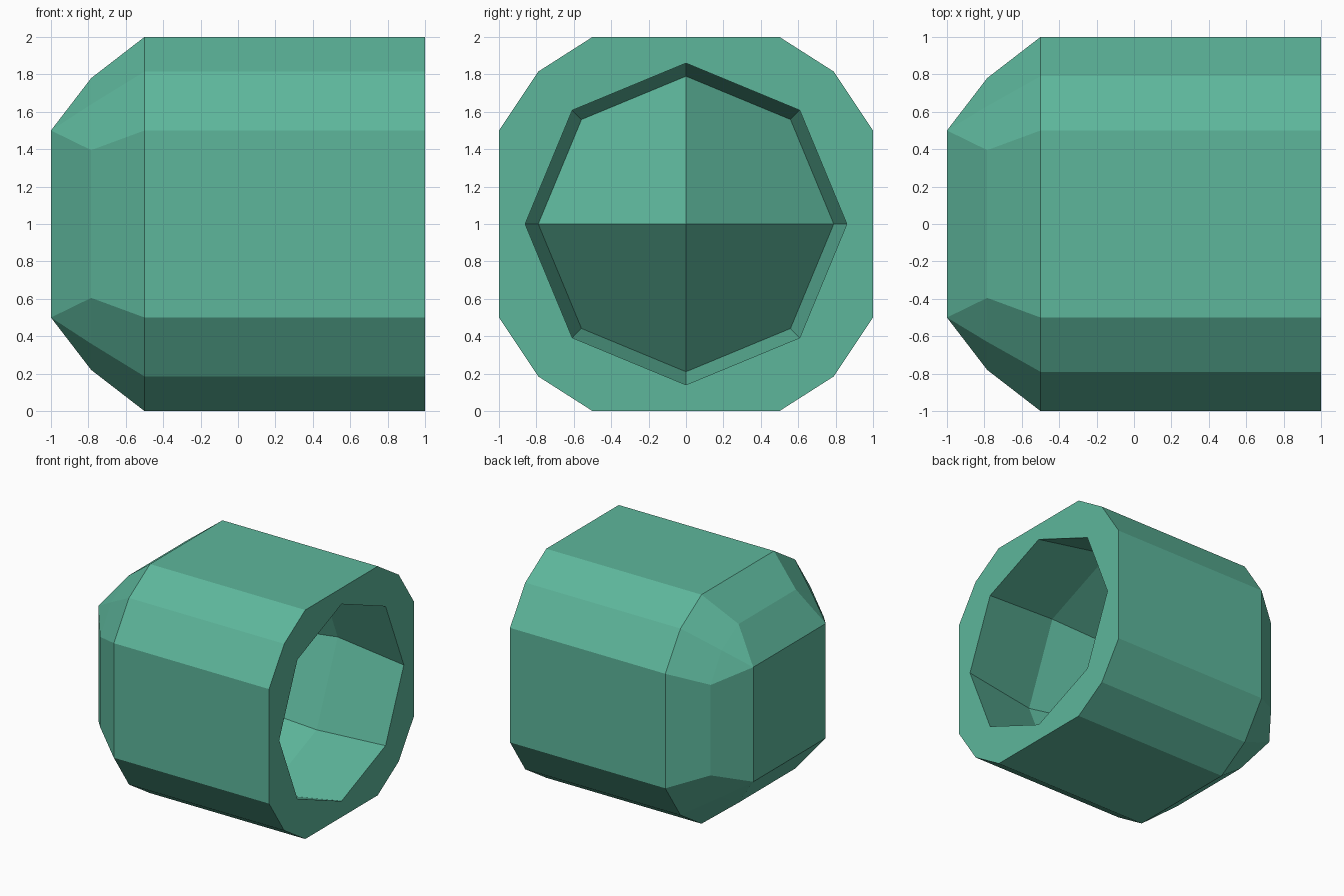
import bpy, bmesh, math

if "Cube" in bpy.data.objects:
    bpy.data.objects.remove(bpy.data.objects["Cube"])

bm = bmesh.new()


def mirrored(q):
    # Complete a quarter outline (y, z) across both axes
    r = q[::-1]
    return (q + [(-y, z) for y, z in r] + [(-y, -z) for y, z in q]
            + [(y, -z) for y, z in r])


def outer_ring(x, quarter):
    return [bm.verts.new((x, y, z + 1)) for y, z in mirrored(quarter)]


def hole_ring(radius, x_axis, x_diagonal):
    ring = []
    for i in range(8):
        a = i * math.pi / 4
        x = x_diagonal if i % 2 else x_axis
        ring.append(bm.verts.new((x, radius * math.cos(a), 1 + radius * math.sin(a))))
    return ring


def loft(a, b):
    n = len(a)
    for i in range(n):
        j = (i + 1) % n
        bm.faces.new((a[i], a[j], b[j], b[i]))


def loop_edges(ring):
    return [bm.edges.get((ring[i], ring[(i + 1) % len(ring)])) for i in range(len(ring))]


# Outer shell: straight body, then rounded closed end
side = [(1, 0.5), (0.79, 0.815), (0.5, 1)]
rim = outer_ring(1, side)
shoulder = outer_ring(-0.5, side)
bevel = outer_ring(-0.785, [(0.78, 0.395), (0.63, 0.64), (0.395, 0.78)])
end = outer_ring(-1, [(0.5, 0.5)] * 3)
loft(rim, shoulder)
loft(shoulder, bevel)
loft(bevel, end)
bm.faces.new(end[1::3])

# Cavity: barrel-shaped octagonal wall
mouth = hole_ring(0.86, 1, 1)
belly = hole_ring(0.99, 0.27, 0.27)
base = hole_ring(0.79, -0.45, -0.76)
loft(mouth, belly)
loft(belly, base)

# Raised four-sided floor of the cavity
tip = bm.verts.new((0.3, 0, 1))
for i in range(0, 8, 2):
    bm.faces.new((tip, base[i], base[i + 1], base[(i + 2) % 8]))

# Flat front rim between shell and cavity
bmesh.ops.triangle_fill(bm, use_beauty=True, normal=(1, 0, 0),
                        edges=loop_edges(rim) + loop_edges(mouth))

bmesh.ops.remove_doubles(bm, verts=bm.verts[:], dist=0.001)
bmesh.ops.recalc_face_normals(bm, faces=bm.faces[:])

mesh = bpy.data.meshes.new("housing")
bm.to_mesh(mesh)
bm.free()
housing = bpy.data.objects.new("housing", mesh)
bpy.context.collection.objects.link(housing)

# Green finish
green = bpy.data.materials.new("green")
green.diffuse_color = (0.11, 0.47, 0.33, 1)
green.use_nodes = True
green.node_tree.nodes["Principled BSDF"].inputs["Base Color"].default_value = green.diffuse_color
mesh.materials.append(green)
